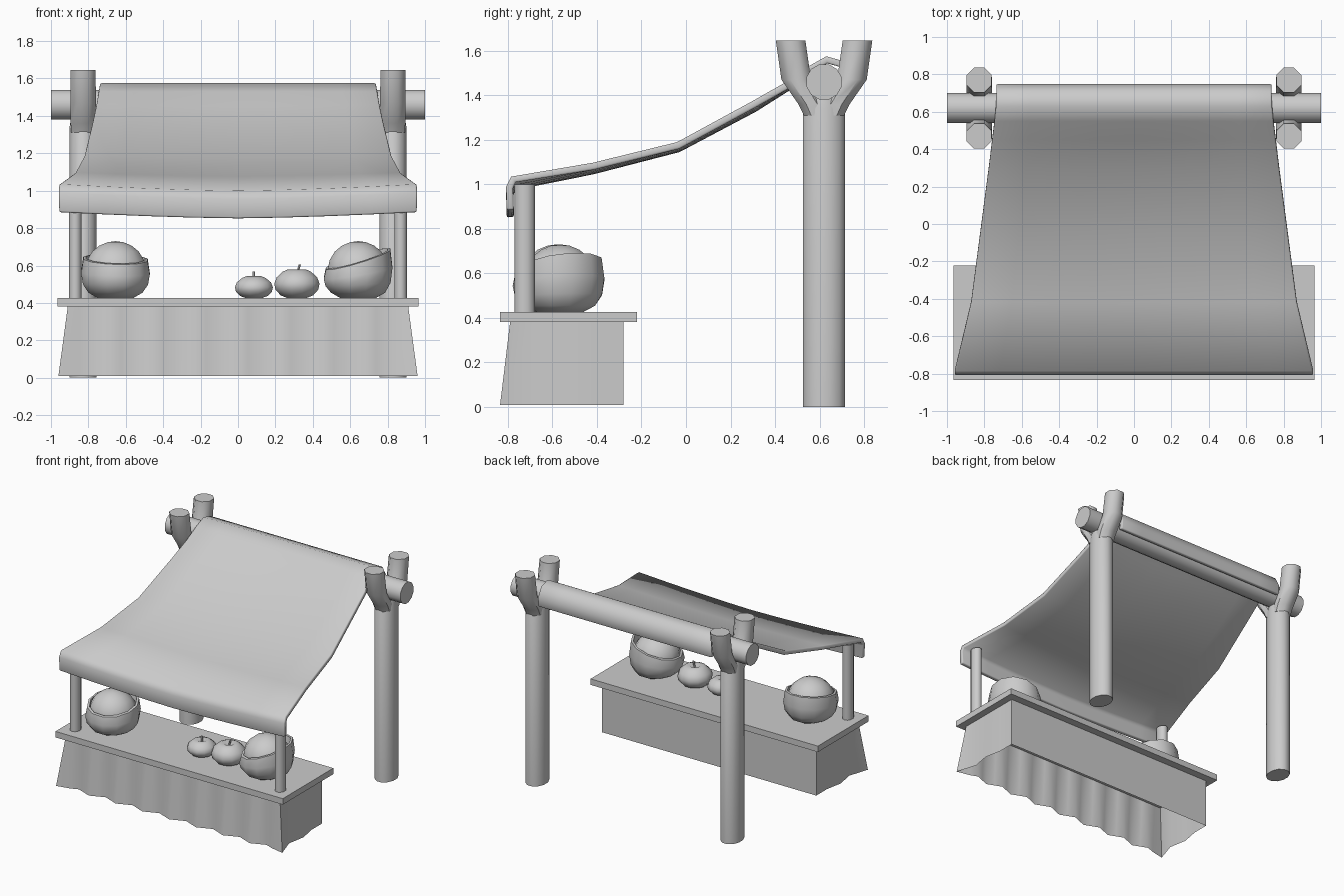
import bpy, math
from mathutils import Matrix

if "Cube" in bpy.data.objects:
    bpy.data.objects.remove(bpy.data.objects["Cube"])


def make(name, verts, faces, angle=40):
    mesh = bpy.data.meshes.new(name)
    mesh.from_pydata(verts, [], faces)
    ob = bpy.data.objects.new(name, mesh)
    bpy.context.collection.objects.link(ob)
    bpy.ops.object.select_all(action='DESELECT')
    ob.select_set(True)
    bpy.context.view_layer.objects.active = ob
    bpy.ops.object.shade_smooth_by_angle(angle=math.radians(angle))
    return ob


def tube(name, rings, sides=12, tilt=(0, 0), angle=50):
    """Loft of horizontal ellipses (cx, cy, z, rx, ry), capped; tilt shears z."""
    verts, faces = [], []
    for cx, cy, z, rx, ry in rings:
        for k in range(sides):
            a = 2 * math.pi * (k + 0.5) / sides
            dx, dy = rx * math.cos(a), ry * math.sin(a)
            f = max(0, (z - 0.47) / 0.16)
            verts.append((cx + dx, cy + dy, z + f * (tilt[0] * dx + tilt[1] * dy)))
    for i in range(len(rings) - 1):
        for k in range(sides):
            n = (k + 1) % sides
            faces.append((i * sides + k, i * sides + n,
                          (i + 1) * sides + n, (i + 1) * sides + k))
    faces.append(tuple(reversed(range(sides))))
    faces.append(tuple(range(len(verts) - sides, len(verts))))
    return make(name, verts, faces, angle)


# Forked back posts and slim front posts
for side, s in (("left", -1), ("right", 1)):
    x = 0.828 * s
    tube(side + "_back_post", [(x, 0.62, 0, .075, .097), (x, 0.62, 1.34, .075, .097),
                               (x, 0.62, 1.40, .065, .06)])
    for part, d in (("front", -1), ("rear", 1)):
        tube(f"{side}_{part}_prong", [(x, .62 + .035 * d, 1.31, .07, .06),
                                      (x, .62 + .055 * d, 1.36, .072, .065),
                                      (x, .62 + .125 * d, 1.47, .074, .072),
                                      (x, .62 + .15 * d, 1.645, .072, .072)], 8)
    tube(side + "_front_post", [(.87 * s, -.725, .42, .036, .046),
                                (.87 * s, -.725, 1.0, .036, .046)], 10)

# Crossbar resting in the forks
bar = tube("crossbar", [(0, 0, -1, .082, .082), (0, 0, 1, .082, .082)], 12)
bar.data.transform(Matrix.Translation((0, .62, 1.46)) @ Matrix.Rotation(math.pi / 2, 4, 'Y'))

# Sagging cloth canopy: y, z, half width, centre sag
profile = [(-.805, .885, .955, .033), (-.808, .99, .958, .035), (-.785, 1.035, .955, .035),
           (-.42, 1.097, .87, .02), (-.04, 1.19, .82, .015), (.3, 1.375, .775, .02),
           (.45, 1.46, .757, .01), (.55, 1.53, .745, 0), (.63, 1.575, .738, 0),
           (.71, 1.553, .736, 0), (.748, 1.48, .736, 0), (.742, 1.41, .736, 0)]
cols = 8
verts, faces = [], []
for y, z, w, sag in profile:
    for j in range(cols + 1):
        u = 2 * j / cols - 1
        verts.append((w * u, y, z - sag * (1 - abs(u) ** 1.5)))
for i in range(len(profile) - 1):
    for j in range(cols):
        a = i * (cols + 1) + j
        faces.append((a, a + 1, a + cols + 2, a + cols + 1))
canopy = make("canopy", verts, faces, 60)
mod = canopy.modifiers.new("thickness", 'SOLIDIFY')
mod.thickness, mod.offset = 0.032, -1
mod = canopy.modifiers.new("soft_edge", 'BEVEL')
mod.width, mod.segments, mod.limit_method = 0.008, 2, 'ANGLE'
mod.angle_limit = math.radians(60)

# Counter board
bpy.ops.mesh.primitive_cube_add(size=1, location=(0, -.528, .404))
board = bpy.context.object
board.name = "counter_board"
board.scale = (1.93, .614, .046)

# Counter skirt: wavy front hem, flared corners, flat back, open below
top, hem = [], []
n = 32
for i in range(n + 1):
    u = i / n
    x = -.91 + 1.82 * u
    flare = .05 * (1 if i == n else -1 if i == 0 else 0)
    top.append((x, -.79, .382))
    hem.append((x + flare, -.79 - .045 * (.5 + .5 * math.cos(16 * math.pi * u)), .01))
right = [(.91, -.68, 0), (.91, -.54, .025), (.91, -.41, 0), (.91, -.28, 0)]
for x, y, f in right + [(-x, y, -f) for x, y, f in reversed(right)]:
    top.append((x, y, .382))
    hem.append((x + f, y, .01))
m = len(top)
make("counter_skirt", hem + top,
     [(i, (i + 1) % m, m + (i + 1) % m, m + i) for i in range(m)]
     + [tuple(range(m, 2 * m))], 40)

# Filled bowls
for side, cx, cy, tilt in (("left", -.655, -.58, (-.03, .15)), ("right", .642, -.565, (.29, .12))):
    bowl = [(.427, .10), (.455, .15), (.50, .18), (.56, .19), (.635, .178),
            (.638, .162), (.58, .15)]
    tube(side + "_bowl", [(cx, cy, z, r, r * 1.08) for z, r in bowl], 12, tilt)
    heap = [(.575 + .155 * math.sin(a), .168 * math.cos(a))
            for a in (math.radians(d) for d in (-20, 0, 20, 40, 58, 75, 88))]
    tube(side + "_bowl_filling", [(cx, cy, z, r, r) for z, r in heap], 12)

# Flattened fruits with stems
fruit = [(0, .4), (.1, .72), (.3, .95), (.5, 1), (.72, .9), (.92, .62), (1, .38), (.9, .12)]
for name, cx, r, h, lean in (("small_fruit", .085, .105, .118, 0), ("large_fruit", .315, .125, .155, .015)):
    tube(name, [(cx, -.56, .425 + h * z, r * f, r * f) for z, f in fruit], 12, angle=70)
    zt = .425 + h
    tube(name + "_stem", [(cx, -.56, zt - .03, .006, .006),
                          (cx + lean, -.56, zt + .025, .008, .008)], 6)
